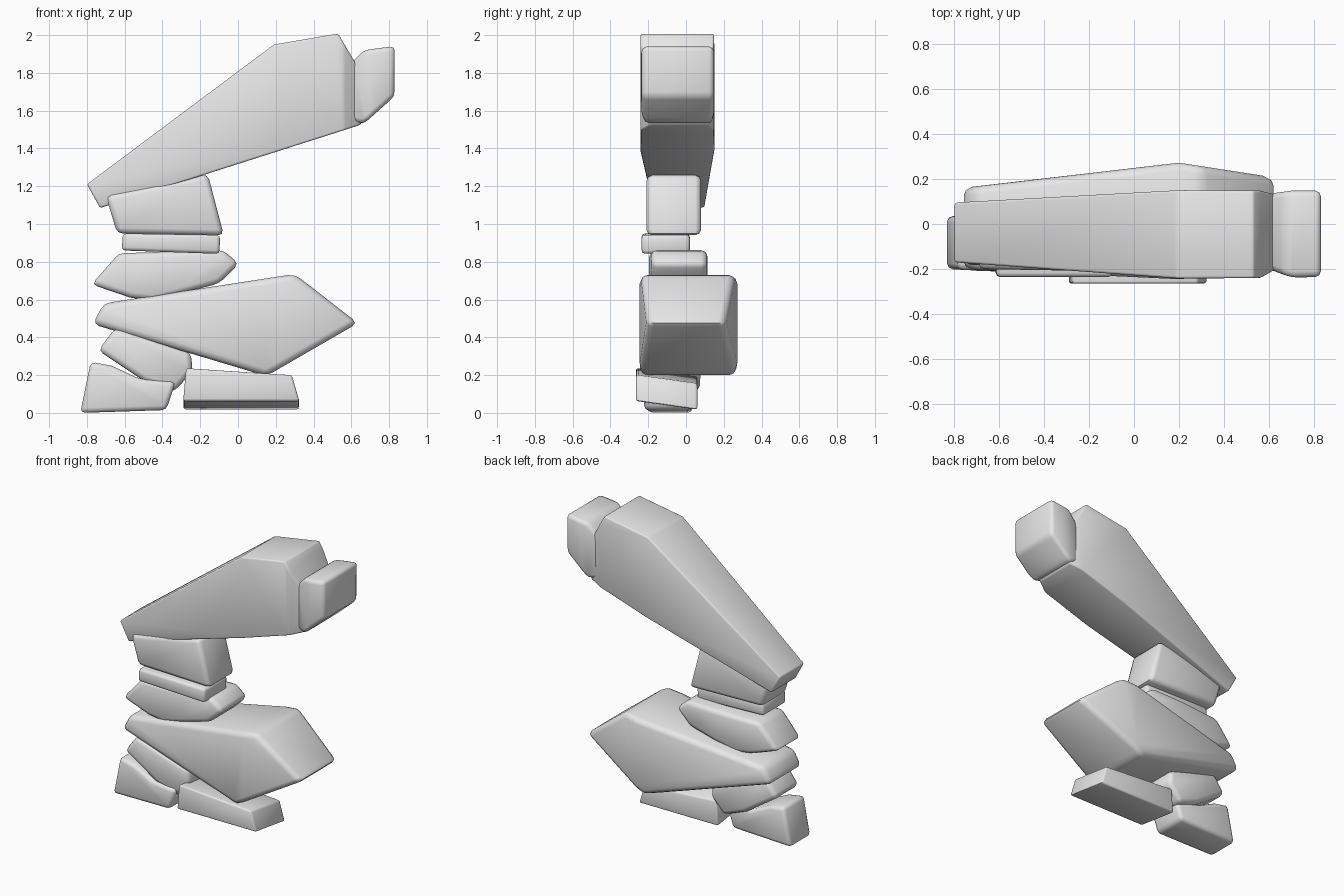
import bpy
import bmesh
import math

cube = bpy.data.objects.get("Cube")
if cube:
    bpy.data.objects.remove(cube, do_unlink=True)

# Stone colour
stone_grey = bpy.data.materials.new("stone_grey")
stone_grey.use_nodes = True
grey = (0.8, 0.8, 0.8, 1)
stone_grey.diffuse_color = grey
stone_grey.node_tree.nodes["Principled BSDF"].inputs["Base Color"].default_value = grey


def depth_at(x, keys):
    """Front and back y at x, interpolated between (x, front, back) keys."""
    if x <= keys[0][0]:
        return keys[0][1:]
    for a, b in zip(keys, keys[1:]):
        if x <= b[0]:
            t = (x - a[0]) / (b[0] - a[0])
            return [p + (q - p) * t for p, q in zip(a[1:], b[1:])]
    return keys[-1][1:]


def stone(name, outline, keys, rounding=0.03, tilt=0.0):
    """Side outline (x, z) given a tapering depth, then worn edges."""
    bm = bmesh.new()
    front = bm.faces.new([bm.verts.new((x, -1, z)) for x, z in outline])
    extruded = bmesh.ops.extrude_face_region(bm, geom=[front], use_keep_orig=True)
    for v in extruded["geom"]:
        if isinstance(v, bmesh.types.BMVert):
            v.co.y = 1
    # Split where the taper changes
    for key in keys[1:-1]:
        bmesh.ops.bisect_plane(bm, geom=bm.verts[:] + bm.edges[:] + bm.faces[:],
                               plane_co=(key[0], 0, 0), plane_no=(1, 0, 0))
    for v in bm.verts:
        near, far = depth_at(v.co.x, keys)
        v.co.y = near if v.co.y < 0 else far
        v.co.z -= tilt * (v.co.y + 0.1)
    bmesh.ops.recalc_face_normals(bm, faces=bm.faces[:])
    bm.normal_update()
    sharp = [e for e in bm.edges if e.calc_face_angle(0) > math.radians(18)]
    bmesh.ops.bevel(bm, geom=sharp, offset=rounding, offset_type='OFFSET',
                    segments=2, profile=0.5, affect='EDGES', clamp_overlap=True)
    mesh = bpy.data.meshes.new(name)
    bm.to_mesh(mesh)
    bm.free()
    mesh.materials.append(stone_grey)
    obj = bpy.data.objects.new(name, mesh)
    bpy.context.collection.objects.link(obj)
    bpy.ops.object.select_all(action='DESELECT')
    obj.select_set(True)
    bpy.context.view_layer.objects.active = obj
    bpy.ops.object.shade_smooth_by_angle(angle=math.radians(55))
    return obj


# Two base stones
stone("left_base_stone",
      [(-.835, 0), (-.78, .27), (-.67, .25), (-.52, .18), (-.33, .165), (-.38, .015)],
      [(-.83, -.2, .035), (-.33, -.225, .03)], .025)
stone("flat_base_slab",
      [(-.29, .04), (-.275, .215), (.285, .178), (.325, .04)],
      [(-.29, -.265, .06), (.32, -.265, .06)], .012, .14)

# Wedged stone between the base and the wide boulder
stone("wedge_stone",
      [(-.74, .33), (-.65, .45), (-.25, .32), (-.24, .22), (-.34, .11), (-.5, .17)],
      [(-.74, -.21, .05), (-.24, -.2, .08)])

# Wide lower boulder
stone("lower_boulder",
      [(-.77, .47), (-.71, .58), (.3, .735), (.635, .475), (.15, .195)],
      [(-.75, -.2, .16), (.2, -.245, .272), (.63, -.205, .205)], .035)

# Middle stack
stone("rounded_stone",
      [(-.775, .68), (-.63, .845), (-.08, .862), (.005, .79), (-.1, .685), (-.45, .595), (-.57, .61)],
      [(-.77, -.18, .09), (-.3, -.195, .115), (0, -.18, .11)])
stone("thin_slab",
      [(-.615, .86), (-.61, .95), (-.095, .942), (-.098, .842)],
      [(-.61, -.235, .02), (-.1, -.235, .02)], .018)
stone("block_stone",
      [(-.64, .95), (-.7, 1.15), (-.16, 1.265), (-.075, .94)],
      [(-.69, -.2, .075), (-.08, -.21, .08)])

# Leaning top boulder and its end stone
stone("top_boulder",
      [(-.73, 1.085), (-.8, 1.21), (.19, 1.95), (.53, 2.008), (.7, 1.72), (.65, 1.525)],
      [(-.78, -.17, .095), (.2, -.242, .15), (.56, -.24, .148), (.7, -.16, .11)], .035)
stone("end_stone",
      [(.57, 1.55), (.59, 1.84), (.665, 1.92), (.83, 1.942), (.828, 1.675), (.665, 1.53)],
      [(.57, -.19, .13), (.7, -.238, .148), (.83, -.235, .148)], .028)
